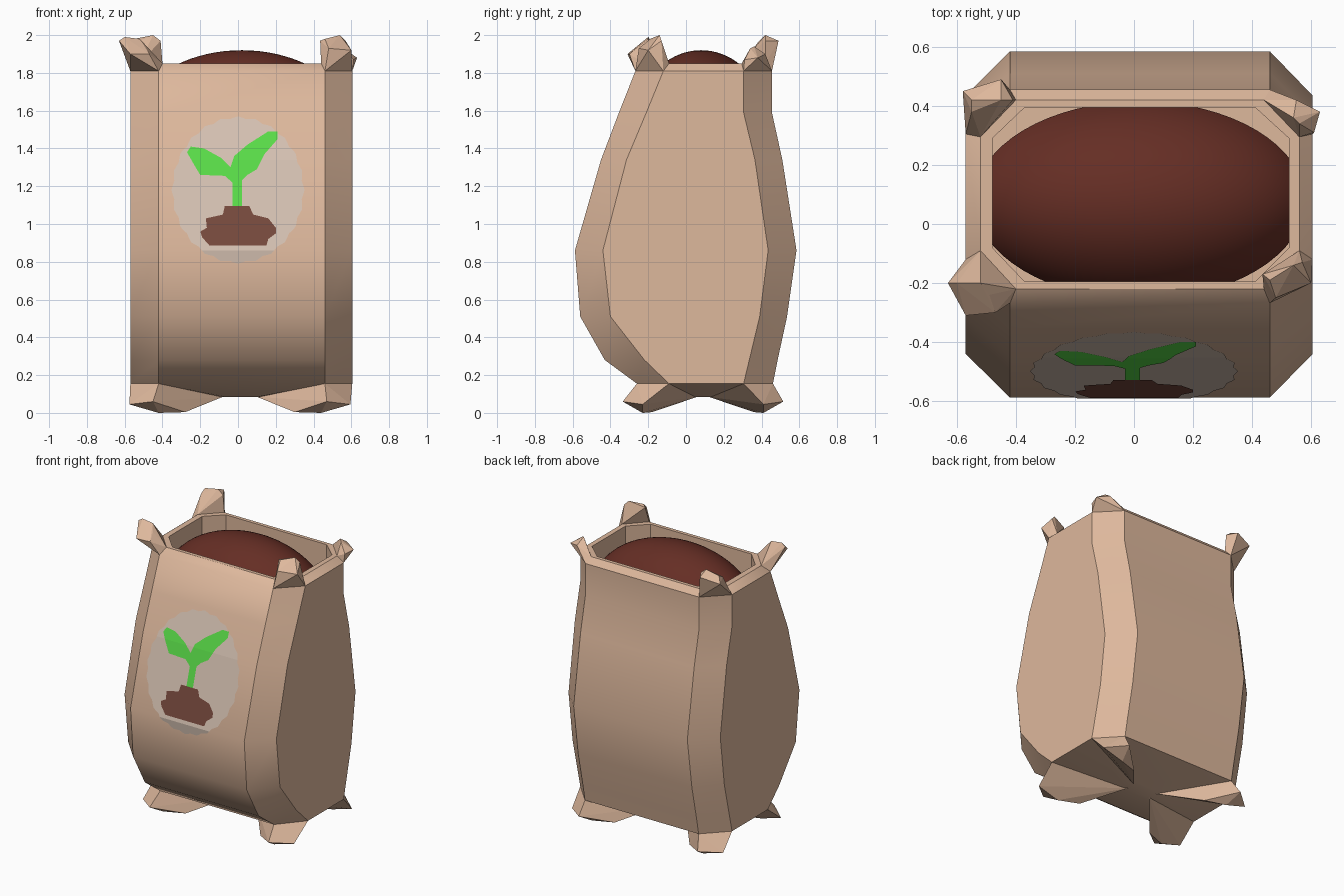
import bpy, bmesh, math
from mathutils import Vector

if "Cube" in bpy.data.objects:
    bpy.data.objects.remove(bpy.data.objects["Cube"])


def material(name, rgb):
    m = bpy.data.materials.new(name)
    m.diffuse_color = (*rgb, 1)
    m.use_nodes = True
    m.node_tree.nodes["Principled BSDF"].inputs["Base Color"].default_value = m.diffuse_color
    return m


PAPER = material("tan paper", (0.73, 0.48, 0.335))
SOIL = material("dark soil", (0.13, 0.027, 0.018))
LABEL = material("pale label", (0.66, 0.53, 0.44))
GREEN = material("leaf green", (0.10, 0.71, 0.065))
MOUND = material("label soil brown", (0.18, 0.066, 0.046))


def finish(name, bm, mat, smooth_angle=None):
    bmesh.ops.recalc_face_normals(bm, faces=bm.faces)
    me = bpy.data.meshes.new(name)
    bm.to_mesh(me)
    bm.free()
    me.materials.append(mat)
    ob = bpy.data.objects.new(name, me)
    bpy.context.collection.objects.link(ob)
    if smooth_angle:
        bpy.ops.object.select_all(action='DESELECT')
        ob.select_set(True)
        bpy.context.view_layer.objects.active = ob
        bpy.ops.object.shade_smooth_by_angle(angle=math.radians(smooth_angle))
    return ob


def octagon(z, xs, ys):
    """Chamfered rectangle: xs = left, left flat, right flat, right; ys likewise."""
    x0, x1, x2, x3 = xs
    y0, y1, y2, y3 = ys
    return [Vector((x, y, z)) for x, y in (
        (x1, y0), (x2, y0), (x3, y1), (x3, y2), (x2, y3), (x1, y3), (x0, y2), (x0, y1))]


# Bag: side profile rows (z, front, front chamfer, back chamfer, back)
PROFILE = [
    (0.155, -0.26, -0.09, 0.305, 0.46),
    (0.28, -0.43, -0.22, 0.335, 0.485),
    (0.51, -0.56, -0.40, 0.39, 0.535),
    (0.86, -0.588, -0.44, 0.435, 0.585),
    (1.34, -0.45, -0.315, 0.365, 0.51),
    (1.59, -0.355, -0.21, 0.305, 0.455),
    (1.81, -0.268, -0.12, 0.305, 0.455),
]
BODY_X = (-0.57, -0.42, 0.46, 0.605)
base_ring = octagon(0.155, BODY_X, PROFILE[0][1:])
top_ring = octagon(1.81, BODY_X, PROFILE[-1][1:])
rim_ring = octagon(1.85, (-0.52, -0.40, 0.44, 0.56), (-0.22, -0.09, 0.295, 0.42))
rings = [octagon(0.085, (-0.10, -0.06, 0.10, 0.14), (0.03, 0.06, 0.12, 0.15))]
rings += [octagon(r[0], BODY_X, r[1:]) for r in PROFILE]
INNER_X, INNER_Y = (-0.48, -0.37, 0.41, 0.525), (-0.195, -0.08, 0.29, 0.395)
rings += [rim_ring, octagon(1.85, INNER_X, INNER_Y), octagon(1.62, INNER_X, INNER_Y)]

bm = bmesh.new()
loops = [[bm.verts.new(p) for p in ring] for ring in rings]
for a, b in zip(loops, loops[1:]):
    for i in range(8):
        j = (i + 1) % 8
        bm.faces.new((a[i], a[j], b[j], b[i]))
bm.faces.new(loops[0])
bm.faces.new(loops[-1])
finish("bag", bm, PAPER, 30)


def hull(name, points):
    bm = bmesh.new()
    for p in points:
        bm.verts.new(p)
    out = bmesh.ops.convex_hull(bm, input=bm.verts)
    junk = {g for g in out["geom_interior"] + out["geom_unused"] if isinstance(g, bmesh.types.BMVert)}
    bmesh.ops.delete(bm, geom=list(junk), context='VERTS')
    bmesh.ops.dissolve_limit(bm, angle_limit=0.03, verts=bm.verts, edges=bm.edges)
    finish(name, bm, PAPER)


# Chamfer corner index pairs in each octagon ring
CORNERS = {"front_left": (7, 0), "front_right": (1, 2), "back_right": (3, 4), "back_left": (5, 6)}

# Gathered corner ears at the top
EARS = {
    "front_left": [(-0.63, -0.20, 1.97), (-0.60, -0.20, 1.99), (-0.57, -0.31, 1.90),
                   (-0.47, -0.30, 1.90), (-0.52, -0.20, 1.98), (-0.49, -0.24, 1.94)],
    "front_right": [(0.435, -0.17, 1.97), (0.54, -0.14, 2.0), (0.57, -0.13, 1.97),
                    (0.60, -0.20, 1.92), (0.48, -0.25, 1.93), (0.46, -0.19, 1.98)],
    "back_right": [(0.54, 0.36, 1.94), (0.63, 0.38, 1.88), (0.61, 0.31, 1.87),
                   (0.55, 0.42, 1.90), (0.56, 0.34, 1.93)],
    "back_left": [(-0.58, 0.45, 1.94), (-0.45, 0.49, 1.97), (-0.41, 0.42, 1.97),
                  (-0.55, 0.38, 1.96), (-0.45, 0.42, 2.0), (-0.55, 0.42, 1.98)],
}
for corner, tip in EARS.items():
    i, j = CORNERS[corner]
    hull("ear_" + corner, [top_ring[i], top_ring[j], rim_ring[i], rim_ring[j]] + tip)

# Folded corner feet: mirrored wedge about the base centre
for corner, (i, j) in CORNERS.items():
    sx = -1 if "left" in corner else 1
    sy = -1 if "front" in corner else 1
    cx, cy = 0.01, 0.09
    shape = [(0.585, 0.32, 0.045), (0.46, 0.425, 0.06), (0.43, 0.32, 0.0),
             (0.29, 0.27, 0.004), (0.09, 0.03, 0.085)]
    hull("foot_" + corner, [base_ring[i], base_ring[j]]
         + [(cx + sx * x, cy + sy * y, z) for x, y, z in shape])

# Soil dome filling the opening
bm = bmesh.new()
bmesh.ops.create_uvsphere(bm, u_segments=64, v_segments=40, radius=1)
bmesh.ops.bisect_plane(bm, geom=bm.verts[:] + bm.edges[:] + bm.faces[:], plane_co=(0, 0, 0.36),
                       plane_no=(0, 0, -1), clear_outer=True)
for v in bm.verts:
    v.co = Vector((0.02 + 0.6 * v.co.x, 0.08 + 0.36 * v.co.y, 1.50 + 0.42 * v.co.z))
dome = finish("soil", bm, SOIL, 60)


def front_y(z):
    for a, b in zip(PROFILE, PROFILE[1:]):
        if z <= b[0]:
            return a[1] + (b[1] - a[1]) * (z - a[0]) / (b[0] - a[0])


def plate(name, outline, mat, lift):
    """Flat x/z outline bent onto the front of the bag."""
    bm = bmesh.new()
    bm.faces.new([bm.verts.new((x, 0, z)) for x, z in outline])
    for row in PROFILE:
        bmesh.ops.bisect_plane(bm, geom=bm.verts[:] + bm.edges[:] + bm.faces[:],
                               plane_co=(0, 0, row[0]), plane_no=(0, 0, 1))
    bmesh.ops.triangulate(bm, faces=bm.faces)
    for v in bm.verts:
        v.co.y = front_y(v.co.z) - lift
    ob = finish(name, bm, mat)
    if sum(p.normal.y * p.area for p in ob.data.polygons) > 0:
        ob.data.flip_normals()


# Label with a scalloped edge, sprout and soil mound
N = 96
plate("label", [((0.346 + 0.006 * math.cos(24 * t)) * math.cos(t),
                 1.18 + (0.384 + 0.006 * math.cos(24 * t)) * math.sin(t))
                for t in (2 * math.pi * k / N for k in range(N))], LABEL, 0.003)
plate("sprout", [(-0.03, 1.08), (0.02, 1.08), (0.02, 1.23), (0.05, 1.26), (0.10, 1.29),
                 (0.14, 1.37), (0.21, 1.45), (0.21, 1.49), (0.16, 1.49), (0.05, 1.42),
                 (-0.02, 1.36), (-0.04, 1.30), (-0.09, 1.35), (-0.18, 1.40), (-0.25, 1.41),
                 (-0.27, 1.38), (-0.23, 1.31), (-0.20, 1.26), (-0.07, 1.255), (-0.03, 1.22)],
      GREEN, 0.006)
plate("label_mound", [(-0.15, 0.885), (0.15, 0.885), (0.16, 0.92), (0.20, 0.95), (0.20, 0.98),
                      (0.16, 1.03), (0.08, 1.05), (0.06, 1.095), (-0.07, 1.095), (-0.08, 1.05),
                      (-0.17, 1.03), (-0.165, 0.98), (-0.20, 0.96), (-0.19, 0.93)], MOUND, 0.008)
